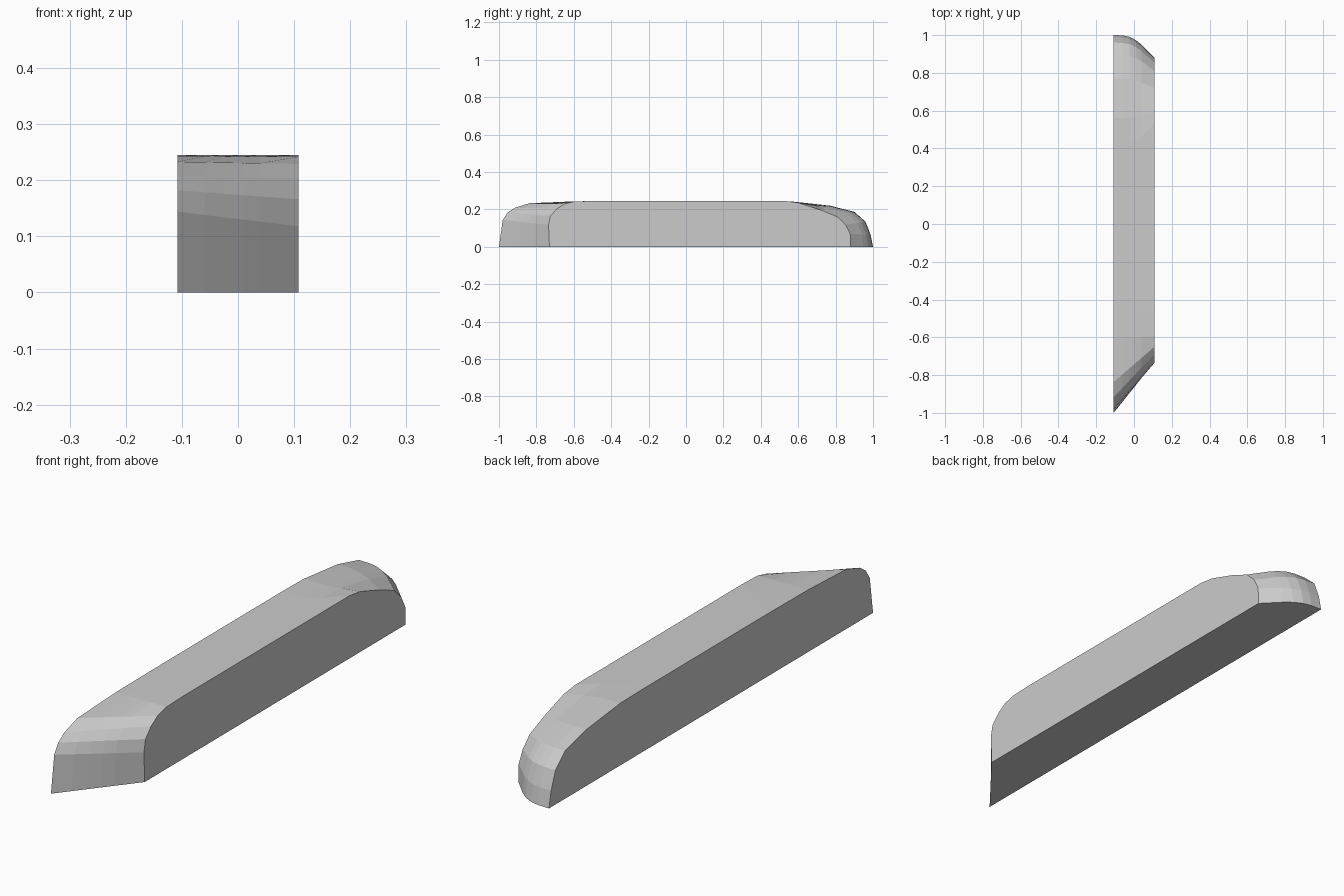
import bpy, bmesh

if "Cube" in bpy.data.objects:
    bpy.data.objects.remove(bpy.data.objects["Cube"])

# End profiles as (y, z), from the base up to the flat top
FRONT_L = [(-1, 0), (-.98, .144), (-.955, .182), (-.917, .208), (-.837, .233), (-.6, .243), (-.35, .245)]
FRONT_R = [(-.73, 0), (-.735, .118), (-.725, .166), (-.69, .203), (-.65, .229), (-.596, .242), (-.5, .245)]
BACK_L = [(1, 0), (.987, .064), (.96, .134), (.9, .187), (.77, .22), (.56, .243), (.42, .245)]
BACK_R = [(.88, 0), (.878, .07), (.853, .118), (.81, .16), (.72, .197), (.6, .236), (.53, .245)]

# Stations across the width: x, front blend, back blend (the back corner is rounded)
STATIONS = [(-.108, 0, 0), (-.06, .22, .01), (-.025, .385, .07),
            (.01, .545, .22), (.04, .685, .42), (.108, 1, 1)]


def blend(a, b, t):
    return [(p[0] + (q[0] - p[0]) * t, p[1] + (q[1] - p[1]) * t) for p, q in zip(a, b)]


bm = bmesh.new()
rings = []
for x, tf, tb in STATIONS:
    outline = blend(FRONT_L, FRONT_R, tf) + blend(BACK_L, BACK_R, tb)[::-1]
    rings.append([bm.verts.new((x, y, z)) for y, z in outline])

# Skin between stations, then flat side faces
n = len(rings[0])
for a, b in zip(rings, rings[1:]):
    for i in range(n):
        j = (i + 1) % n
        bm.faces.new((a[i], a[j], b[j], b[i]))
bm.faces.new(rings[0])
bm.faces.new(rings[-1][::-1])
bmesh.ops.recalc_face_normals(bm, faces=bm.faces)

mesh = bpy.data.meshes.new("rounded_bar")
bm.to_mesh(mesh)
bm.free()
bar = bpy.data.objects.new("rounded_bar", mesh)
bpy.context.collection.objects.link(bar)
